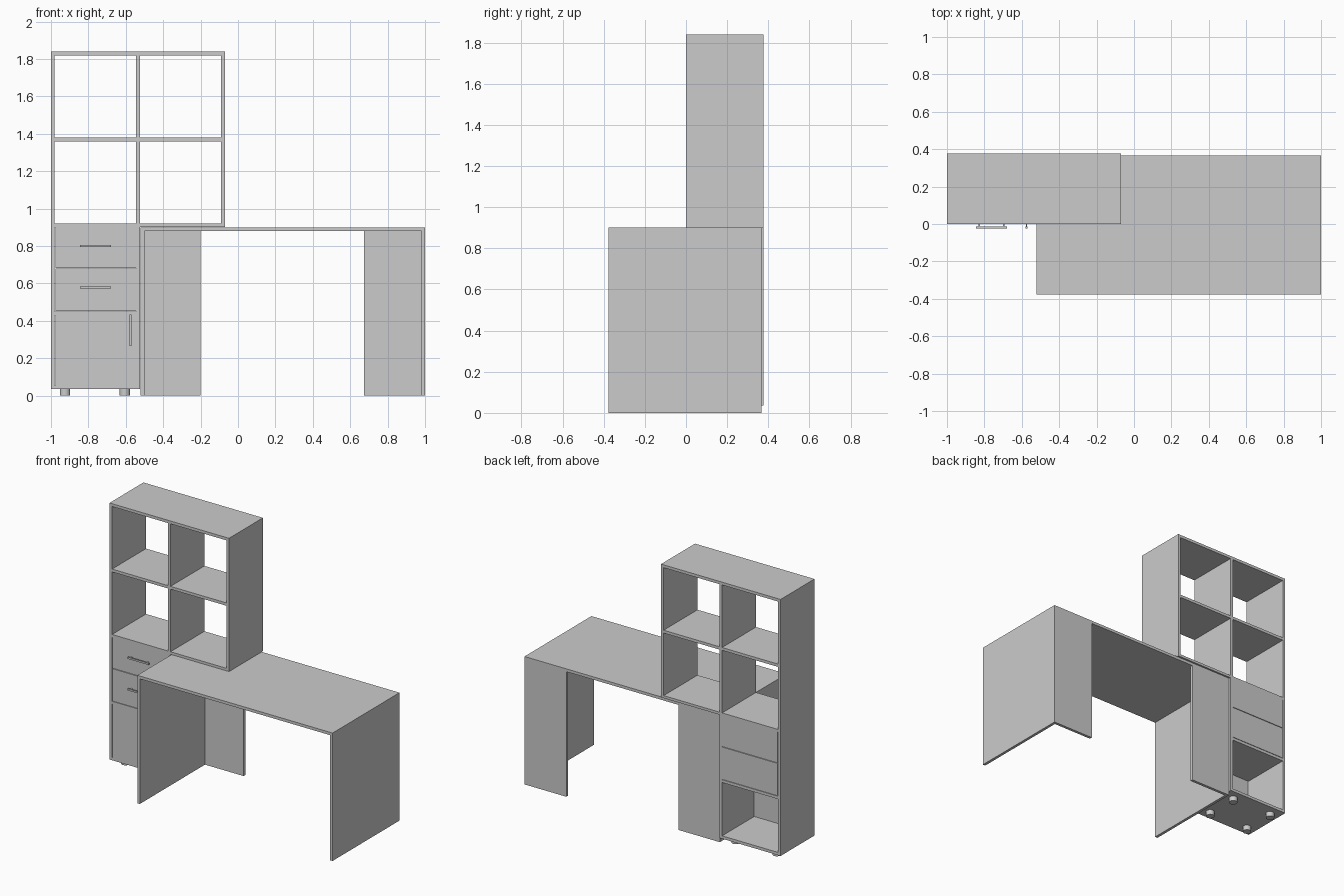
import bpy, bmesh
from mathutils import Matrix

if "Cube" in bpy.data.objects:
    bpy.data.objects.remove(bpy.data.objects["Cube"])


def box(name, x0, x1, y0, y1, z0, z1):
    """Axis-aligned board given by its limits."""
    bm = bmesh.new()
    m = Matrix.Translation(((x0 + x1) / 2, (y0 + y1) / 2, (z0 + z1) / 2))
    bmesh.ops.create_cube(bm, size=1, matrix=m @ Matrix.Diagonal((x1 - x0, y1 - y0, z1 - z0, 1)))
    me = bpy.data.meshes.new(name)
    bm.to_mesh(me)
    bm.free()
    ob = bpy.data.objects.new(name, me)
    bpy.context.collection.objects.link(ob)
    return ob


def cylinder(name, loc, r, depth, rot=(0, 0, 0), sides=32):
    bpy.ops.mesh.primitive_cylinder_add(vertices=sides, radius=r, depth=depth, location=loc, rotation=rot)
    bpy.context.object.name = name
    bpy.ops.object.shade_smooth_by_angle()


T = 0.02                     # board thickness
F, B = 0.0, 0.377            # shelf unit front and back
DF, DB = -0.377, 0.367       # desk front and back
L, M, R = -1.0, -0.545, -0.07  # shelf unit left, divider, right
BASE, MID, TOP = 0.035, 0.92, 1.84

# Desk top, side legs and short back panels
box("desk_top", -0.52, 1.0, DF, DB, 0.88, 0.90)
box("desk_left_leg", -0.52, -0.50, DF, DB, 0, 0.88)
box("desk_right_leg", 0.98, 1.0, DF, DB, 0, 0.88)
box("desk_left_back_panel", -0.50, -0.20, DB - T, DB, 0, 0.88)
box("desk_right_back_panel", 0.675, 0.98, DB - T, DB, 0, 0.88)

# Shelf unit uprights and boards
box("unit_left_side", L, L + T, F, B, BASE, TOP - T)
box("unit_divider", M, M + T, F, B, BASE, TOP - T)
box("unit_right_side", R - T, R, F, B, MID, TOP - T)
box("unit_top", L, R, F, B, TOP - T, TOP)
box("shelf_left", L + T, M, F, B, 1.36, 1.38)
box("shelf_right", M + T, R - T, F, B, 1.36, 1.38)
box("cabinet_top", L + T, M, F, B, MID - T, MID)
box("overhang_bottom", M + T, R, F, B, MID - 0.018, MID)
box("cabinet_bottom", L + T, M, F, B, BASE, BASE + T)
box("cabinet_shelf", L + T, M, F, B, 0.43, 0.45)

# Two open-topped drawers, each with a bar handle
cl, cr = L + T + 0.003, M
for name, z0, z1, hz in (("upper_drawer", 0.684, 0.90, 0.80), ("lower_drawer", 0.453, 0.68, 0.578)):
    box(name + "_front", cl, cr, F, F + T, z0, z1)
    box(name + "_back", cl, cr, B - T, B, z0, z1)
    box(name + "_left", cl, cl + 0.015, F + T, B - T, z0, z1)
    box(name + "_right", cr - 0.015, cr, F + T, B - T, z0, z1)
    box(name + "_floor", cl + 0.015, cr - 0.015, F + T, B - T, z0, z0 + 0.015)
    box(name + "_handle", -0.845, -0.68, -0.023, -0.014, hz - 0.006, hz + 0.006)
    for x in (-0.827, -0.697):
        box(name + "_handle_post", x - 0.004, x + 0.004, -0.014, F, hz - 0.004, hz + 0.004)

# Door with upright handle
box("door", cl, cr, F, F + T, BASE + T, 0.43)
box("door_handle", -0.580, -0.569, -0.023, -0.014, 0.265, 0.435)
for z in (0.283, 0.417):
    box("door_handle_post", -0.578, -0.571, -0.014, F, z - 0.004, z + 0.004)

# Feet under the cabinet
for x in (-0.925, -0.605):
    for y in (0.07, 0.31):
        cylinder("foot", (x, y, BASE / 2), 0.028, BASE)
